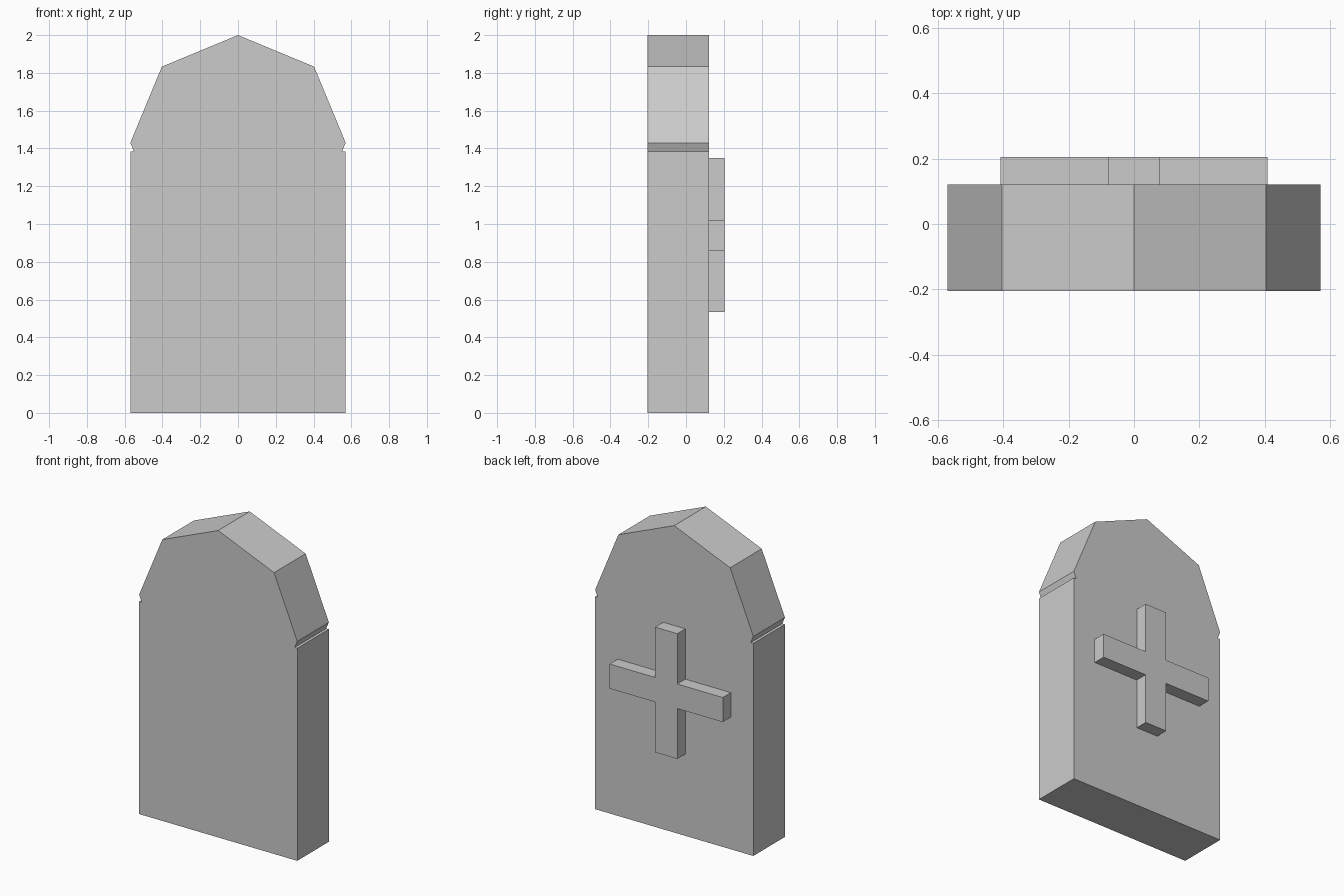
import bpy, bmesh
from math import sin, cos, radians
from mathutils import Vector

if "Cube" in bpy.data.objects:
    bpy.data.objects.remove(bpy.data.objects["Cube"])


def extrude_profile(name, profile, y0, y1):
    """Extrude a closed (x, z) outline from y0 to y1."""
    bm = bmesh.new()
    face = bm.faces.new([bm.verts.new((x, y0, z)) for x, z in profile])
    ext = bmesh.ops.extrude_face_region(bm, geom=[face])
    verts = [v for v in ext["geom"] if isinstance(v, bmesh.types.BMVert)]
    bmesh.ops.translate(bm, verts=verts, vec=Vector((0, y1 - y0, 0)))
    bmesh.ops.recalc_face_normals(bm, faces=bm.faces)
    mesh = bpy.data.meshes.new(name)
    bm.to_mesh(mesh)
    bm.free()
    obj = bpy.data.objects.new(name, mesh)
    bpy.context.collection.objects.link(obj)
    return obj


FRONT, SLAB_BACK, CROSS_BACK = -0.204, 0.121, 0.204

# Slab: rectangular body with an octagonal crown, small notch where they meet
R, CROWN_Z, BODY_Z = 0.57, 1.43, 1.385
notch_x = R - (CROWN_Z - BODY_Z) * (1 - cos(radians(45))) / sin(radians(45))
crown = [(R * cos(radians(a)), CROWN_Z + R * sin(radians(a))) for a in range(0, 181, 45)]
slab = ([(-R, 0), (R, 0), (R, BODY_Z), (notch_x, BODY_Z)] + crown
        + [(-notch_x, BODY_Z), (-R, BODY_Z)])
extrude_profile("headstone_slab", slab, FRONT, SLAB_BACK)

# Raised cross on the back: one arm outline turned four times
L, W, CROSS_Z = 0.408, 0.08, 0.941
cross = []
for dx, dz in ((1, 0), (0, 1), (-1, 0), (0, -1)):
    for along, side in ((L, -W), (L, W), (W, W)):
        cross.append((along * dx - side * dz, CROSS_Z + along * dz + side * dx))
extrude_profile("raised_cross", cross, SLAB_BACK, CROSS_BACK)
